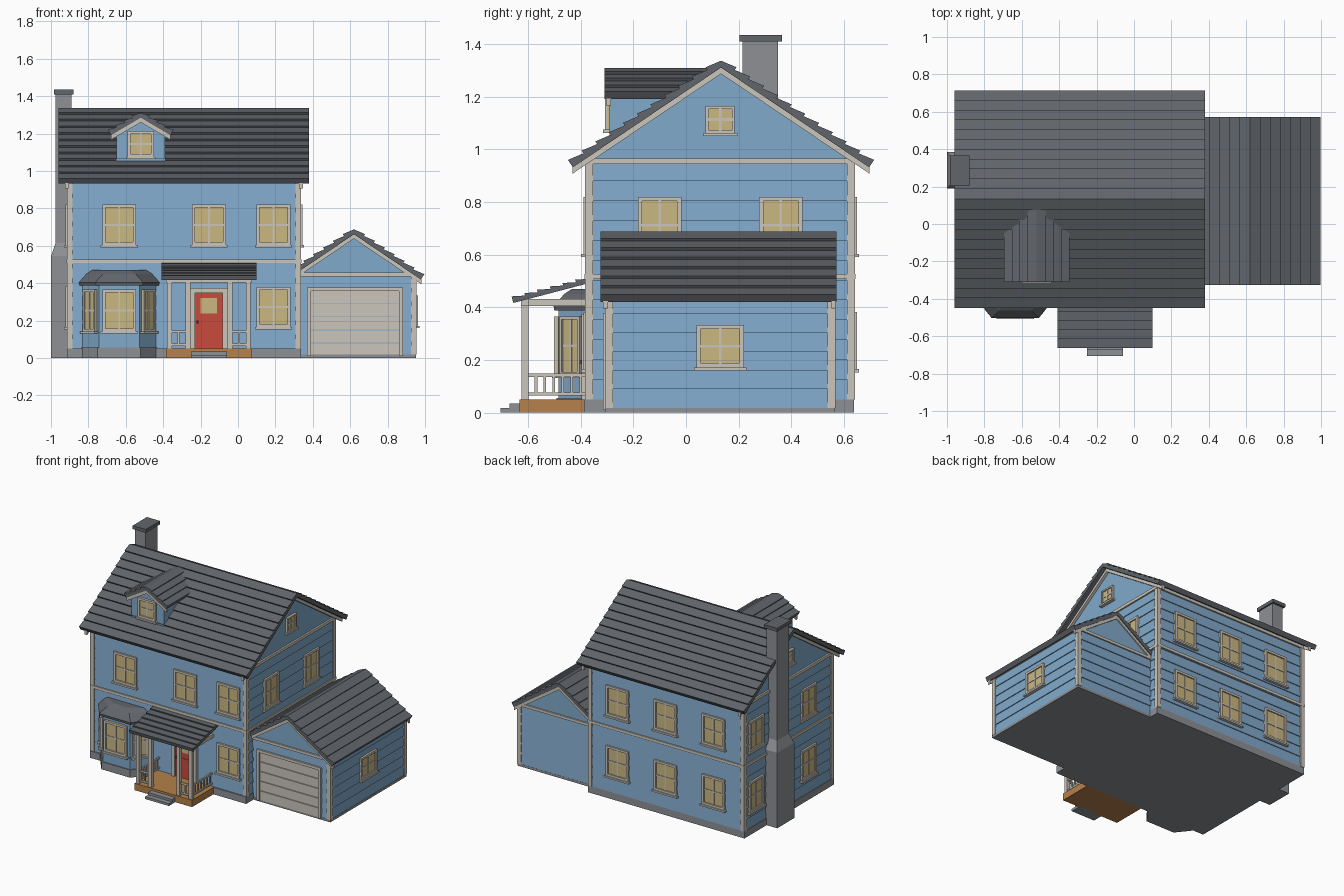
import bpy, bmesh, math
from mathutils import Matrix, Vector

cube = bpy.data.objects.get("Cube")
if cube:
    bpy.data.objects.remove(cube)


def material(name, *rgb):
    m = bpy.data.materials.new(name)
    m.use_nodes = True
    m.diffuse_color = (*rgb, 1)
    m.node_tree.nodes["Principled BSDF"].inputs["Base Color"].default_value = (*rgb, 1)
    return m


BLUE = material("blue siding", .22, .40, .60)
CREAM = material("cream trim", .60, .56, .50)
ROOF = material("slate shingle", .12, .13, .145)
STONE = material("grey stone", .27, .28, .30)
PANE = material("warm glass", .60, .48, .22)
WOOD = material("deck wood", .46, .22, .07)
RED = material("red door paint", .58, .07, .045)
DARK = material("dark metal", .03, .03, .03)


def finish(name, bm, mats, matrix=None):
    bmesh.ops.recalc_face_normals(bm, faces=bm.faces)
    me = bpy.data.meshes.new(name)
    bm.to_mesh(me)
    bm.free()
    for m in mats:
        me.materials.append(m)
    ob = bpy.data.objects.new(name, me)
    bpy.context.collection.objects.link(ob)
    if matrix:
        ob.matrix_world = matrix
    return ob


def loft(name, rings, mat):
    """Skin closed rings of points and cap both ends."""
    bm = bmesh.new()
    vs = [[bm.verts.new(p) for p in r] for r in rings]
    n = len(vs[0])
    for a, b in zip(vs, vs[1:]):
        for i in range(n):
            j = (i + 1) % n
            bm.faces.new((a[i], a[j], b[j], b[i]))
    bm.faces.new(vs[0])
    bm.faces.new(vs[-1])
    return finish(name, bm, [mat])


def prism(name, pts, axis, lo, hi, mat):
    """Extrude a flat outline along one axis."""
    place = {"x": lambda p, t: (t, p[0], p[1]),
             "y": lambda p, t: (p[0], t, p[1]),
             "z": lambda p, t: (p[0], p[1], t)}[axis]
    return loft(name, [[place(p, t) for p in pts] for t in (lo, hi)], mat)


def rect(x0, x1, y0, y1, z, d=0):
    return [(x0 - d, y0 - d, z), (x1 + d, y0 - d, z), (x1 + d, y1 + d, z), (x0 - d, y1 + d, z)]


def boxes(name, items, mats, matrix=None):
    """Items are x0, x1, y0, y1, z0, z1 and a material slot."""
    bm = bmesh.new()
    for x0, x1, y0, y1, z0, z1, slot in items:
        mid = Vector((x0 + x1, y0 + y1, z0 + z1)) / 2
        m = Matrix.Translation(mid) @ Matrix.Diagonal((x1 - x0, y1 - y0, z1 - z0, 1))
        for v in bmesh.ops.create_cube(bm, size=1, matrix=m)["verts"]:
            for f in v.link_faces:
                f.material_index = slot
    return finish(name, bm, mats, matrix)


def box(name, x0, x1, y0, y1, z0, z1, mat):
    return boxes(name, [(x0, x1, y0, y1, z0, z1, 0)], [mat])


def siding(name, x0, x1, y0, y1, z0, z1, n):
    rings = []
    for i in range(n):
        a, b = (z0 + (z1 - z0) * k / n for k in (i, i + 1))
        rings += [rect(x0, x1, y0, y1, a, .006), rect(x0, x1, y0, y1, b)]
    return loft(name, rings, BLUE)


def slope(name, ridge, eave, n, axis, lo, hi, thick=.022, lip=.012):
    """One roof slope with stepped shingle courses."""
    r, e = Vector(ridge), Vector(eave)
    d = (e - r).normalized()
    up = Vector((-d.y, d.x)) if d.x > 0 else Vector((d.y, -d.x))
    pts = []
    for i in range(n):
        pts += [r.lerp(e, i / n), r.lerp(e, (i + 1) / n) + up * lip]
    pts += [e - up * thick, r - Vector((0, thick / up.y))]
    return prism(name, pts, axis, lo, hi, ROOF)


def gable_roof(name, mid, ridge, run, drop, n, axis, lo, hi, rakes):
    for side, s in (("low", -1), ("high", 1)):
        slope(f"{name}_{side}_side", (mid, ridge), (mid + s * run, ridge - drop), n, axis, lo, hi)
        k = drop / run
        for i, (a, b) in enumerate(rakes):
            r, w = run - .01, .03
            pts = [(mid, ridge - .02), (mid + s * r, ridge - .02 - k * r),
                   (mid + s * r, ridge - .02 - w - k * r), (mid, ridge - .02 - w)]
            prism(f"{name}_{side}_rake_{i}", pts, axis, a, b, CREAM)


def gable(name, mid, ridge, slope_k, half, z0, axis, lo, hi):
    top, edge = ridge - .024, ridge - .024 - slope_k * half
    pts = [(mid - half, z0), (mid + half, z0), (mid + half, edge), (mid, top), (mid - half, edge)]
    prism(name, pts, axis, lo, hi, BLUE)


def window(name, x, y, z0, z1, w, turn=0, bar=.016):
    """Framed window facing -y, turned about z by degrees."""
    h, m, t = w / 2, (z0 + z1) / 2, .005
    items = [(-h, h, -.008, .01, z0, z1, 1),
             (-h, -h + bar, -.017, .01, z0, z1, 0), (h - bar, h, -.017, .01, z0, z1, 0),
             (-h, h, -.017, .01, z1 - bar, z1, 0), (-h, h, -.017, .01, z0, z0 + bar, 0),
             (-t, t, -.012, 0, z0, z1, 0), (-h, h, -.012, 0, m - t, m + t, 0),
             (-h - .01, h + .01, -.025, .01, z0 - .012, z0, 0)]
    mat = Matrix.Translation((x, y, 0)) @ Matrix.Rotation(math.radians(turn), 4, "Z")
    boxes(name, items, [CREAM, PANE], mat)


# Main house
X0, X1, Y0, Y1 = -.905, .327, -.373, .632
RIDGE_Y = .133
box("foundation", X0 - .01, X1 + .01, Y0 - .015, Y1 + .006, 0, .05, STONE)
siding("house_walls", X0, X1, Y0, Y1, .05, .955, 12)
gable("attic_gables", RIDGE_Y, 1.337, .672, .5, .95, "x", X0, X1)
for name, z0, z1 in (("floor_band", .507, .527), ("eave_band", .945, .966)):
    loft(name, [rect(X0, X1, Y0, Y1, z, .012) for z in (z0, z1)], CREAM)
corners = [(x, x + .03, y, y + .03, .05, .95, 0) for x in (X0 - .01, X1 - .02) for y in (Y0 - .01, Y1 - .02)]
boxes("house_corner_boards", corners, [CREAM])
gable_roof("main_roof", RIDGE_Y, 1.337, .575, .387, 11, "x", -.96, .38,
           [(X0 - .02, X0), (X1, X1 + .02)])

# House windows
for i, x in enumerate((-.635, -.155, .19)):
    window(f"front_upper_window_{i}", x, Y0, .603, .82, .18)
window("front_lower_window", .19, Y0, .165, .38, .18)
for floor, z in (("lower", .165), ("upper", .603)):
    for i, x in enumerate((-.67, -.285, .10)):
        window(f"back_{floor}_window_{i}", x, Y1, z, z + .217, .18, 180)
    for i, y in enumerate((-.1, .5)):
        window(f"right_{floor}_window_{i}", X0, y, z, z + .217, .165, -90)
for i, y in enumerate((-.1, .36)):
    window(f"left_upper_window_{i}", X1, y, .603, .82, .165, 90)
window("left_attic_window", X1, .13, 1.062, 1.165, .11, 90, .011)
window("right_attic_window", X0, .13, 1.062, 1.165, .11, -90, .011)

# Chimney
loft("chimney", [rect(-1, -.9, .19, .385, 0), rect(-1, -.9, .19, .385, .545),
                 rect(-.975, -.89, .215, .35, .615), rect(-.975, -.89, .215, .35, 1.42)], STONE)
box("chimney_cap", -.985, -.88, .203, .365, 1.41, 1.435, ROOF)

# Dormer
gable("dormer_body", -.52, 1.31, .59, .13, 1.03, "y", -.29, .03)
gable_roof("dormer_roof", -.52, 1.31, .17, .1, 4, "y", -.31, .09, [(-.303, -.285)])
window("dormer_window", -.52, -.29, 1.075, 1.215, .14)

# Garage
box("garage_base", .3, .953, -.306, .565, 0, .018, STONE)
siding("garage_walls", .3, .945, -.298, .558, .018, .445, 6)
gable("garage_gable", .62, .688, .676, .325, .44, "y", -.298, .558)
loft("garage_band", [rect(.3, .945, -.298, .558, z, .01) for z in (.437, .457)], CREAM)
boxes("garage_corner_boards", [(.925, .955, y, y + .03, .018, .44, 0) for y in (-.308, .538)], [CREAM])
gable_roof("garage_roof", .62, .688, .37, .25, 7, "y", -.325, .572, [(-.316, -.296), (.552, .567)])
boxes("garage_door_frame", [(.37, .39, -.316, -.29, .01, .378, 0), (.862, .882, -.316, -.29, .01, .378, 0),
                            (.37, .882, -.316, -.29, .358, .378, 0)], [CREAM])
boxes("garage_door", [(.385, .865, -.306, -.29, .012 + i * .07, .078 + i * .07, 0) for i in range(5)], [CREAM])
window("garage_window", .945, .13, .172, .333, .18, 90)


# Bay window
def bay_ring(inset, z):
    l, r, f, k = -.835 + inset, -.435 - inset, -.488 + inset, .088
    return [(l, -.36, z), (l, -.38, z), (l + k, f, z), (r - k, f, z), (r, -.38, z), (r, -.36, z)]


loft("bay_foundation", [bay_ring(-.003, z) for z in (0, .055)], STONE)
loft("bay_walls", [bay_ring(.004, z) for z in (.055, .4)], BLUE)
loft("bay_roof", [bay_ring(-.012, .388), bay_ring(-.015, .405), bay_ring(.025, .45), bay_ring(.055, .47)], ROOF)
window("bay_front_window", -.635, -.484, .143, .365, .18)
for side, s in (("right", -1), ("left", 1)):
    window(f"bay_{side}_window", -.635 + s * .152, -.432, .143, .365, .1, s * 50.5, .012)

# Porch
box("porch_deck", -.385, .075, -.632, -.37, 0, .05, WOOD)
boxes("porch_steps", [(-.25, -.06, -.67, -.62, 0, .034, 0), (-.25, -.06, -.705, -.62, 0, .017, 0)], [STONE])
slope("porch_roof", (-.37, .508), (-.66, .432), 6, "x", -.41, .1, .016, .01)
beams = [(-.385, .075, -.627, -.597, .405, .432, 0)]
beams += [(x, x + .025, -.6, -.37, .405, .432, 0) for x in (-.38, .043)]
boxes("porch_beams", beams, [CREAM])
posts = (-.367, -.268, -.043, .055)
boxes("porch_posts", [(x - .013, x + .013, -.625, -.599, .05, .41, 0) for x in posts], [CREAM])
rails = []
for z in (.065, .136):
    rails += [(a, b, -.617, -.607, z, z + .012, 0) for a, b in (posts[:2], posts[2:])]
    rails += [(x - .005, x + .005, -.6, -.37, z, z + .012, 0) for x in (posts[0], posts[3])]
for x in (posts[0], posts[3]):
    for i in range(6):
        y = -.57 + i * .034
        rails.append((x - .005, x + .005, y - .005, y + .005, .065, .14, 0))
for a, b in (posts[:2], posts[2:]):
    m = (a + b) / 2
    rails.append((m - .005, m + .005, -.617, -.607, .065, .14, 0))
boxes("porch_railings", rails, [CREAM])

# Front door
boxes("door_frame", [(-.257, -.231, -.397, -.36, .05, .375, 0), (-.083, -.057, -.397, -.36, .05, .375, 0),
                     (-.257, -.057, -.397, -.36, .347, .375, 0)], [CREAM])
boxes("front_door", [(-.233, -.081, -.386, -.36, .05, .348, 0), (-.205, -.11, -.39, -.38, .075, .195, 0),
                     (-.2, -.113, -.391, -.38, .237, .322, 1), (-.222, -.21, -.4, -.38, .185, .2, 2)],
      [RED, PANE, DARK])
